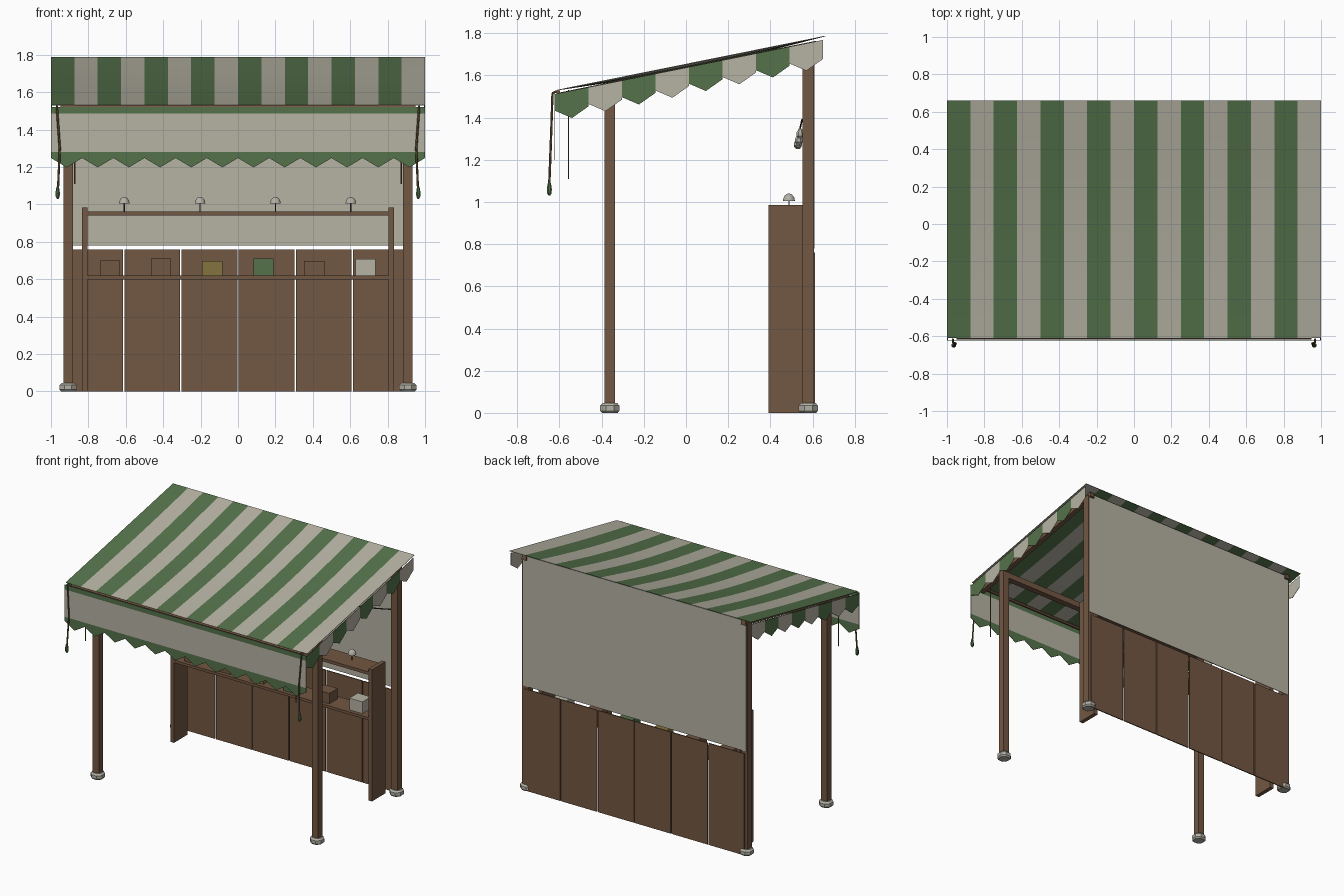
import bpy, bmesh, math
from mathutils import Matrix, Vector

cube = bpy.data.objects.get("Cube")
if cube:
    bpy.data.objects.remove(cube, do_unlink=True)


def material(name, rgb):
    m = bpy.data.materials.new(name)
    m.use_nodes = True
    m.diffuse_color = (*rgb, 1)
    m.node_tree.nodes["Principled BSDF"].inputs["Base Color"].default_value = (*rgb, 1)
    return m


GREEN = material("green canvas", (0.09, 0.17, 0.07))
CREAM = material("cream canvas", (0.47, 0.45, 0.37))
WOOD = material("brown wood", (0.17, 0.095, 0.055))
STONE = material("grey stone", (0.45, 0.44, 0.38))
OLIVE = material("mustard box", (0.23, 0.17, 0.05))
ROPE = material("rope", (0.16, 0.11, 0.05))
DARK = material("dark metal", (0.04, 0.04, 0.035))


def finish(name, bm, *mats):
    mesh = bpy.data.meshes.new(name)
    bm.to_mesh(mesh)
    bm.free()
    for m in mats:
        mesh.materials.append(m)
    ob = bpy.data.objects.new(name, mesh)
    bpy.context.collection.objects.link(ob)
    return ob


def box(name, x, y, z, mat):
    """Box from (low, high) ranges on each axis."""
    bm = bmesh.new()
    size = [r[1] - r[0] for r in (x, y, z)]
    mid = [(r[0] + r[1]) / 2 for r in (x, y, z)]
    bmesh.ops.create_cube(bm, size=1, matrix=Matrix.Translation(mid) @ Matrix.Diagonal((*size, 1)))
    return finish(name, bm, mat)


def rod(name, points, r, mat, sides=6):
    """Straight bars joining the points in turn."""
    bm = bmesh.new()
    for p, q in zip(points, points[1:]):
        p, q = Vector(p), Vector(q)
        turn = (q - p).to_track_quat('Z', 'Y').to_matrix().to_4x4()
        place = Matrix.Translation((p + q) / 2) @ turn @ Matrix.Rotation(math.pi / sides, 4, 'Z')
        bmesh.ops.create_cone(bm, cap_ends=True, segments=sides, radius1=r, radius2=r,
                              depth=(q - p).length, matrix=place)
    return finish(name, bm, mat)


def turned(name, profile, at, mat, sides=8):
    """Closed lathe shape from (radius, height) pairs."""
    bm = bmesh.new()
    rings = []
    for r, z in profile:
        rings.append([bm.verts.new((at[0] + r * math.cos(a), at[1] + r * math.sin(a), at[2] + z))
                      for a in [math.tau * (i + 0.5) / sides for i in range(sides)]])
    for low, high in zip(rings, rings[1:]):
        for i in range(sides):
            j = (i + 1) % sides
            bm.faces.new((low[i], low[j], high[j], high[i]))
    bm.faces.new(rings[0][::-1])
    bm.faces.new(rings[-1])
    return finish(name, bm, mat)


def sheet(name, polys, mats, thick=0.003):
    """Thin cloth made of (points, material index) polygons."""
    bm = bmesh.new()
    for pts, index in polys:
        bm.faces.new([bm.verts.new(p) for p in pts]).material_index = index
    bmesh.ops.remove_doubles(bm, verts=bm.verts, dist=0.0001)
    ob = finish(name, bm, *mats)
    mod = ob.modifiers.new("thickness", 'SOLIDIFY')
    mod.thickness = thick
    mod.offset = 0
    return ob


FRONT, BACK = -0.61, 0.66


def roof_z(y):
    return 1.532 + 0.256 * (y - FRONT) / (BACK - FRONT)


# Striped roof cloth, sagging gently between its edges
bm = bmesh.new()
bmesh.ops.create_grid(bm, x_segments=16, y_segments=12, size=1)
for f in bm.faces:
    f.material_index = int((f.calc_center_median().x + 1) * 8) % 2
for v in bm.verts:
    x, t = v.co.x, (v.co.y + 1) / 2
    y = FRONT + t * (BACK - FRONT)
    sag = 0.022 * math.sin(math.pi * t) * (1 - x ** 4)
    v.co = (x, y, roof_z(y) - sag)
roof = finish("roof_canopy", bm, GREEN, CREAM)
mod = roof.modifiers.new("thickness", 'SOLIDIFY')
mod.thickness = 0.003

# Front valance: green band, cream band, green pointed trim
fy = -0.622
polys = []
for top, bottom, index in ((1.52, 1.485, 0), (1.485, 1.28, 1)):
    polys.append(([(-1, fy, bottom), (1, fy, bottom), (1, fy, top), (-1, fy, top)], index))
points = 12
for i in range(points):
    a, b = -1 + 2 * i / points, -1 + 2 * (i + 1) / points
    polys.append(([(a, fy, 1.28), (a, fy, 1.248), ((a + b) / 2, fy, 1.198),
                   (b, fy, 1.248), (b, fy, 1.28)], 0))
sheet("front_valance", polys, (GREEN, CREAM))

# Side valances with alternating pointed flags
for side, s in (("left", 1), ("right", -1)):
    polys = []
    flags = 8
    step = 1.27 / flags
    for i in range(flags):
        a = -0.62 + i * step
        m, b = a + step / 2, a + step
        x = s * 0.997
        top = lambda y: roof_z(y) - 0.018
        polys.append(([(x, a, top(a)), (x, a, top(a) - 0.08), (x, m, top(m) - 0.13),
                       (x, b, top(b) - 0.09), (x, b, top(b))], i % 2))
    sheet(side + "_valance", polys, (GREEN, CREAM))

# Back cloth and boarded lower wall
box("back_cloth", (-0.925, 0.925), (0.606, 0.610), (0.78, 1.755), CREAM)
for i in range(6):
    x = -0.915 + i * 0.305
    box(f"wall_board_{i + 1}", (x + 0.004, x + 0.301), (0.604, 0.612), (0, 0.76), WOOD)

# Posts, feet, rafters, hanging ropes on both sides
for side, s in (("left", 1), ("right", -1)):
    xs = (s * 0.908 - 0.026, s * 0.908 + 0.026)
    box(side + "_front_post", xs, (-0.386, -0.336), (0.01, 1.545), WOOD)
    box(side + "_back_post", xs, (0.553, 0.606), (0.01, 1.74), WOOD)
    for place, y in (("front", -0.361), ("back", 0.58)):
        turned(f"{side}_{place}_foot", ((0.04, 0), (0.05, 0.01), (0.05, 0.034), (0.038, 0.046)),
               (s * 0.908, y, 0), STONE)
    rod(side + "_rafter", [(s * 0.908, y, roof_z(y) - 0.034) for y in (-0.61, 0.62)], 0.026, WOOD, 4)
    rod(side + "_tie_rope", [(s * 0.968, -0.615, 1.525), (s * 0.968, -0.633, 1.515),
                             (s * 0.953, -0.64, 1.3), (s * 0.962, -0.648, 1.09)], 0.006, ROPE)
    turned(side + "_tassel", ((0.004, 0), (0.011, 0.01), (0.013, 0.03), (0.009, 0.055), (0.004, 0.07)),
           (s * 0.964, -0.648, 1.03), GREEN)
    rod(side + "_inner_cord", [(s * 0.872, -0.557, 1.53), (s * 0.872, -0.557, 1.11)], 0.004, ROPE)

# Cross beams
rod("front_bar", [(-0.95, -0.607, 1.522), (0.95, -0.607, 1.522)], 0.011, WOOD)
rod("front_beam", [(-0.9, -0.361, 1.515), (0.9, -0.361, 1.515)], 0.032, WOOD, 4)
rod("back_beam", [(-0.9, 0.58, 1.725), (0.9, 0.58, 1.725)], 0.028, WOOD, 4)

# Shelf unit
unit = (0.392, 0.553)
for side, s in (("left", 1), ("right", -1)):
    box(side + "_shelf_side", (s * 0.82 - 0.015, s * 0.82 + 0.015), unit, (0, 0.985), WOOD)
box("middle_shelf", (-0.805, 0.805), unit, (0.6, 0.62), WOOD)
box("top_shelf", (-0.805, 0.805), unit, (0.94, 0.962), WOOD)

# Boxes on the middle shelf
goods = ((-0.685, 0.08, WOOD), (-0.412, 0.09, WOOD), (-0.138, 0.078, OLIVE),
         (0.136, 0.09, GREEN), (0.408, 0.078, WOOD), (0.682, 0.088, CREAM))
for i, (x, h, mat) in enumerate(goods):
    box(f"goods_box_{i + 1}", (x - 0.054, x + 0.054), (0.42, 0.52), (0.62, 0.62 + h), mat)

# Domed lamps on the top shelf
dome = [(0.029 * math.cos(a), 0.035 * math.sin(a)) for a in (0, 0.4, 0.8, 1.2, 1.5)]
for i, x in enumerate((-0.608, -0.203, 0.2, 0.603)):
    rod(f"lamp_stem_{i + 1}", [(x, 0.488, 0.96), (x, 0.488, 1.01)], 0.003, DARK)
    lamp = turned(f"lamp_dome_{i + 1}", dome, (x, 0.488, 1.005), STONE, 16)
    for p in lamp.data.polygons:
        p.use_smooth = len(p.vertices) == 4

# Sagging string of bulbs across the back
line = []
for i in range(17):
    t = i / 8 - 1
    line.append((0.88 * t, 0.53 + 0.02 * t * t, 1.30 + 0.09 * t * t))
rod("light_cable", line, 0.004, DARK)
for i, p in enumerate(line[2:-2:2]):
    turned(f"bulb_{i + 1}", ((0.008, -0.05), (0.02, -0.038), (0.02, -0.024), (0.007, -0.002)), p, STONE)
